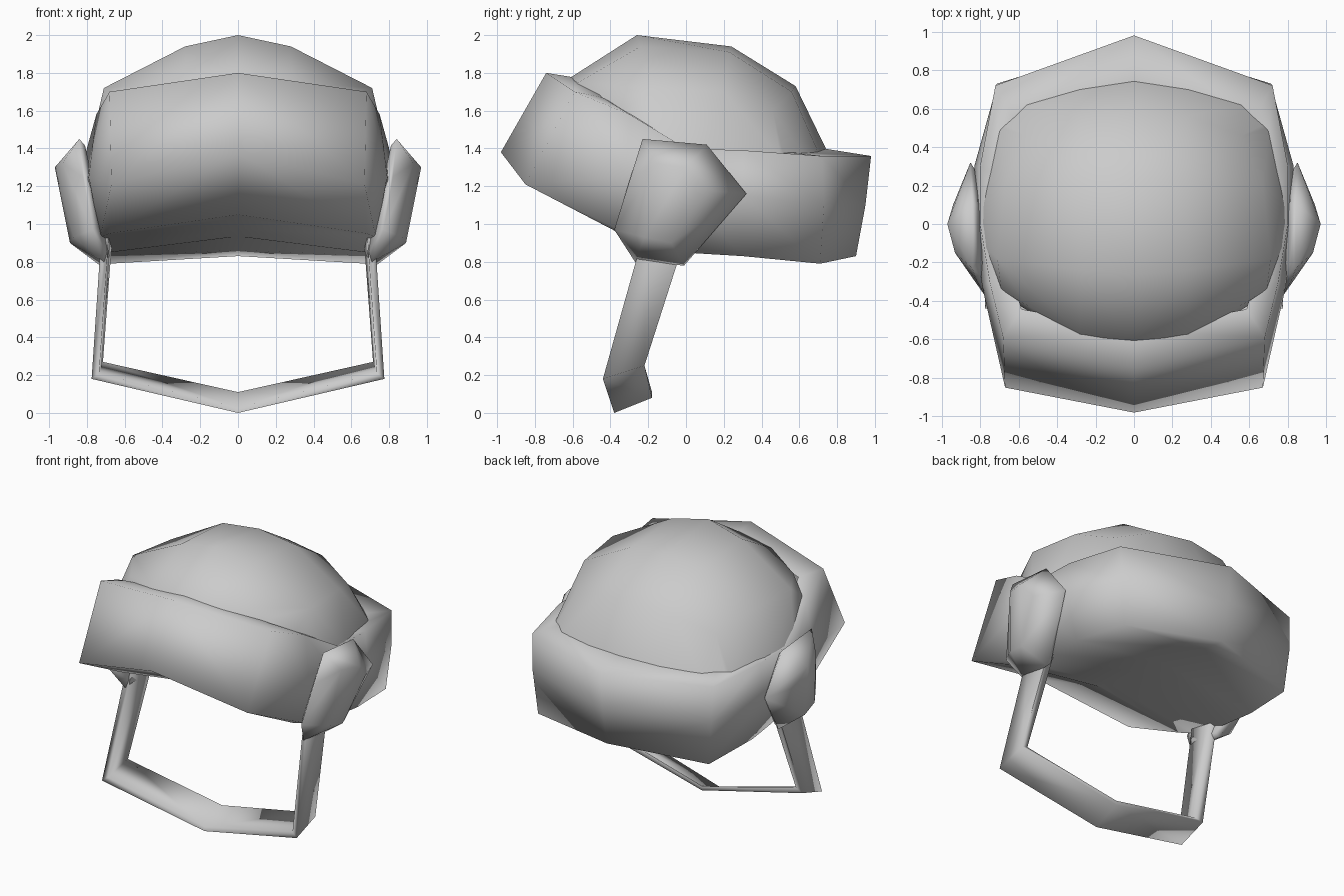
import bpy
import bmesh
import math

start_cube = bpy.data.objects.get("Cube")
if start_cube:
    bpy.data.objects.remove(start_cube, do_unlink=True)

# One plain grey for the whole helmet
grey = bpy.data.materials.new("plain_grey")
grey.use_nodes = True
grey.diffuse_color = (0.6, 0.6, 0.6, 1)
shader = next(n for n in grey.node_tree.nodes if n.type == "BSDF_PRINCIPLED")
shader.inputs["Base Color"].default_value = grey.diffuse_color
shader.inputs["Roughness"].default_value = 0.8


def finish(name, bm, smooth_angle):
    """Turn a half mesh into a mirrored, smooth shaded object."""
    bmesh.ops.remove_doubles(bm, verts=bm.verts, dist=0.001)
    bmesh.ops.recalc_face_normals(bm, faces=bm.faces)
    mesh = bpy.data.meshes.new(name)
    bm.to_mesh(mesh)
    bm.free()
    mesh.materials.append(grey)
    obj = bpy.data.objects.new(name, mesh)
    bpy.context.collection.objects.link(obj)
    bpy.ops.object.select_all(action="DESELECT")
    obj.select_set(True)
    bpy.context.view_layer.objects.active = obj
    mirror = obj.modifiers.new("mirror", "MIRROR")
    mirror.use_axis[0] = True
    mirror.use_mirror_merge = True
    bpy.ops.object.modifier_apply(modifier=mirror.name)
    bpy.ops.object.shade_smooth_by_angle(angle=math.radians(smooth_angle))


def loft(name, sections, smooth_angle, closed=False):
    """Skin a list of cross-sections, each with the same number of points."""
    bm = bmesh.new()
    rows = [[bm.verts.new(point) for point in section] for section in sections]
    count = len(rows[0])
    for a, b in zip(rows, rows[1:]):
        for i in range(count if closed else count - 1):
            j = (i + 1) % count
            bm.faces.new((a[i], a[j], b[j], b[i]))
    finish(name, bm, smooth_angle)


# Dome: cross-sections from the front to the back, centre line outward
loft("dome", [
    [(0, -.66, 1.6), (.28, -.62, 1.6), (.6, -.42, 1.55), (.7, -.36, 1.5)],
    [(0, -.62, 1.77), (.28, -.57, 1.75), (.56, -.42, 1.7), (.69, -.34, 1.6)],
    [(0, -.26, 2), (.28, -.24, 1.94), (.71, -.18, 1.72), (.79, -.1, 1.38)],
    [(0, .24, 1.94), (.28, .23, 1.91), (.67, .2, 1.7), (.79, .1, 1.36)],
    [(0, .58, 1.73), (.28, .56, 1.7), (.56, .46, 1.6), (.7, .5, 1.35)],
    [(0, .75, 1.38), (.28, .7, 1.38), (.56, .62, 1.37), (.68, .52, 1.35)],
], 75)

# Band: raised front flap running round to the neck flap, as (top, middle, bottom)
stations = [
    ((0, -.74, 1.8), (0, -.98, 1.38), (0, -.36, 1.05)),
    ((.68, -.59, 1.7), (.67, -.85, 1.21), (.68, -.35, .95)),
    ((.75, -.3, 1.58), (.79, -.32, 1.25), (.73, -.27, .93)),
    ((.8, 0, 1.4), (.82, 0, 1.15), (.72, .05, .845)),
    ((.8, .3, 1.39), (.83, .3, 1.15), (.74, .3, .83)),
    ((.72, .72, 1.36), (.71, .73, 1.1), (.68, .71, .79)),
    ((0, .98, 1.36), (0, .95, 1.1), (0, .9, .83)),
]
sections = []
for top, middle, bottom in stations:
    rim = (top[0] * .86, top[1] * .75, top[2] - .03 + .07 * max(top[1], 0))
    # Closed underside, sloping down from the front to the back
    underside = (0, bottom[1], .987 - .175 * bottom[1])
    sections.append([rim, top, middle, bottom, underside])
loft("band_with_flaps", sections, 95)

# Ear pads: a bulging hull over a flat outline
outline = [(.84, -.23, 1.45), (.84, .11, 1.42), (.85, .32, 1.16), (.73, -.01, .78),
           (.71, -.27, .8), (.77, -.38, .97), (.82, -.29, 1.25)]
bulge = [(.93, -.15, 1.32), (.97, 0, 1.3), (.94, .1, 1.18), (.89, -.08, .9), (.87, -.22, .93)]
backing = [(x - .03, y * .85, z * .9 + .11) for x, y, z in outline]
bm = bmesh.new()
for point in outline + bulge + backing:
    bm.verts.new(point)
hull = bmesh.ops.convex_hull(bm, input=bm.verts)
spare = [g for g in hull["geom_interior"] if isinstance(g, bmesh.types.BMVert)]
bmesh.ops.delete(bm, geom=spare, context="VERTS")
finish("ear_pads", bm, 100)

# Chin strap: flat strip down the side and across below the chin
loft("chin_strap", [
    [(.72, -.21, 1), (.71, .02, 1), (.66, .02, 1), (.68, -.21, 1)],
    [(.775, -.44, .18), (.77, -.22, .25), (.715, -.23, .27), (.735, -.43, .21)],
    [(0, -.38, 0), (0, -.18, .08), (0, -.18, .11), (0, -.38, .03)],
], 95, closed=True)
